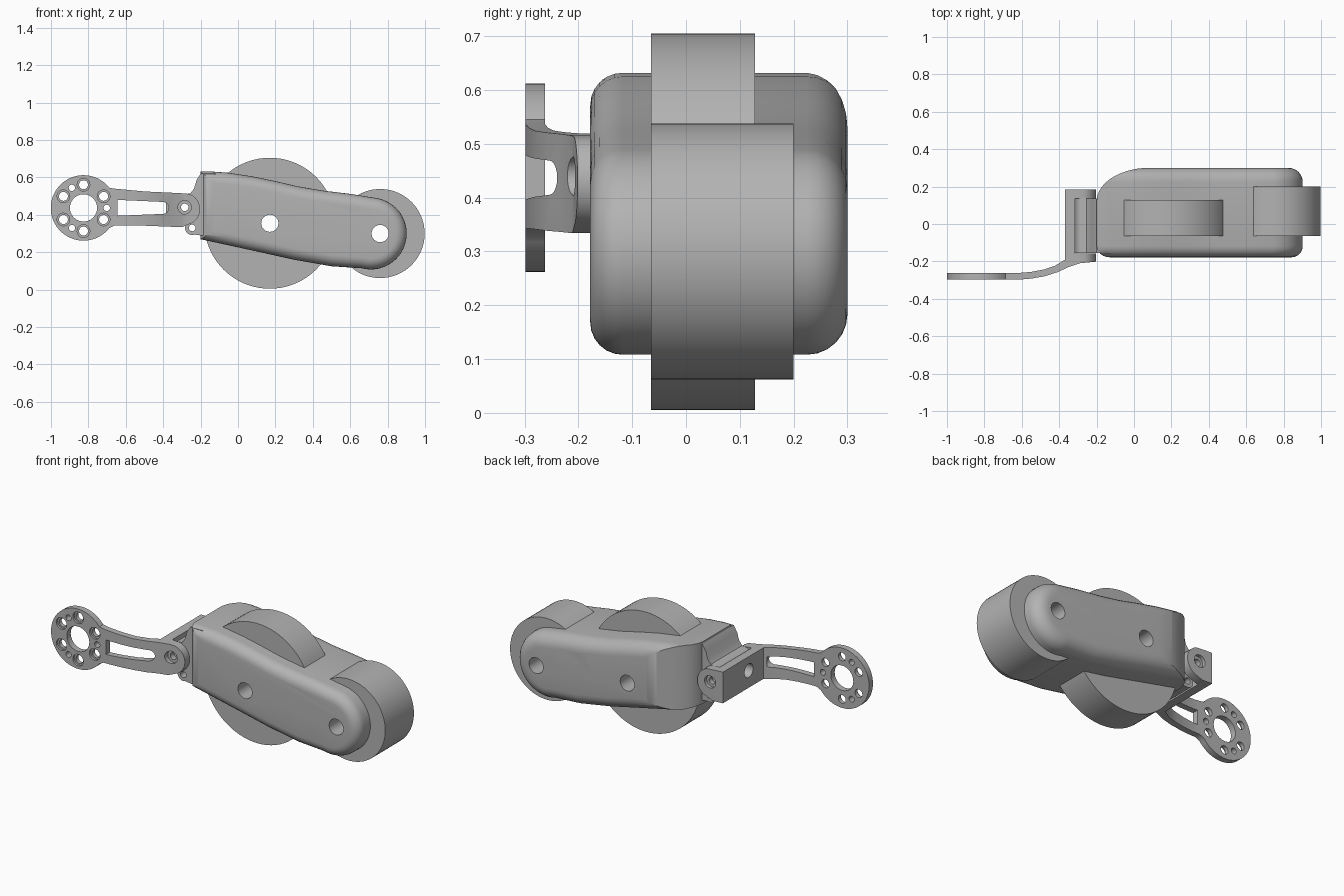
import bpy, bmesh
from math import cos, sin, radians, pi

if "Cube" in bpy.data.objects:
    bpy.data.objects.remove(bpy.data.objects["Cube"], do_unlink=True)

grey = bpy.data.materials.new("plain grey")
grey.use_nodes = True
grey.diffuse_color = (0.45, 0.45, 0.45, 1)
grey.node_tree.nodes["Principled BSDF"].inputs["Base Color"].default_value = (0.45, 0.45, 0.45, 1)

# Places for a 2D point (u, v) at distance w along each extrusion axis
PLACE = {
    "x": lambda u, v, w: (w, u, v),
    "y": lambda u, v, w: (u, w, v),
    "z": lambda u, v, w: (u, v, w),
}


def arc(cu, cv, ru, rv, start, end, n):
    steps = [radians(start + (end - start) * i / n) for i in range(n + 1)]
    return [(cu + ru * cos(a), cv + rv * sin(a)) for a in steps]


def circle(u, v, r, n=32):
    return arc(u, v, r, r, 0, 360, n)[:-1]


def prism(name, points, axis, low, high, bevel_low=0, bevel_high=0):
    """Extrude an outline along an axis, optionally rounding its two rims."""
    bm = bmesh.new()
    place = PLACE[axis]
    a = [bm.verts.new(place(u, v, low)) for u, v in points]
    b = [bm.verts.new(place(u, v, high)) for u, v in points]
    caps = [bm.faces.new(a), bm.faces.new(b)]
    for i in range(len(a)):
        j = (i + 1) % len(a)
        bm.faces.new((a[i], a[j], b[j], b[i]))
    bmesh.ops.recalc_face_normals(bm, faces=bm.faces)
    rims = [(list(f.edges), r) for f, r in zip(caps, (bevel_low, bevel_high)) if r]
    for edges, radius in rims:
        bmesh.ops.bevel(bm, geom=edges, offset=radius, segments=6, profile=0.5, affect="EDGES")
    mesh = bpy.data.meshes.new(name)
    bm.to_mesh(mesh)
    bm.free()
    mesh.materials.append(grey)
    ob = bpy.data.objects.new(name, mesh)
    bpy.context.collection.objects.link(ob)
    return ob


def combine(ob, operation, others):
    """Apply a boolean with each helper, then discard the helpers."""
    for other in others:
        other.hide_render = True
        mod = ob.modifiers.new("cut", "BOOLEAN")
        mod.operation, mod.object, mod.solver = operation, other, "EXACT"
        graph = bpy.context.evaluated_depsgraph_get()
        mesh = bpy.data.meshes.new_from_object(ob.evaluated_get(graph))
        ob.modifiers.clear()
        ob.data = mesh
        bpy.data.objects.remove(other, do_unlink=True)


def drill(u, v, r, low=-0.5, high=0.5, axis="y"):
    return prism("drill", circle(u, v, r, 24), axis, low, high)


def smooth(ob, angle=30):
    bpy.ops.object.select_all(action="DESELECT")
    ob.select_set(True)
    bpy.context.view_layer.objects.active = ob
    bpy.ops.object.shade_smooth_by_angle(angle=radians(angle))


large_axle, small_axle = (0.17, 0.355), (0.76, 0.30)
pivot, lug = (-0.285, 0.44), (-0.245, 0.33)

# Housing: side profile with rounded rims, trimmed by its plan outline
side = [(-0.34, 0.632), (-0.15, 0.632), (-0.05, 0.625), (0.08, 0.605), (0.2, 0.58),
        (0.32, 0.552), (0.45, 0.53), (0.6, 0.512)]
side += arc(0.71, 0.30, 0.192, 0.192, 80, -105, 28)
side += [(0.5, 0.125), (0.3, 0.16), (0.12, 0.2), (-0.05, 0.237), (-0.34, 0.3)]
body = prism("housing", side, "y", -0.178, 0.30, 0.06, 0.075)
plan = arc(0.08, 0.12, 0.28, 0.18, 180, 90, 14)
plan += [(1, 0.30), (1, -0.178)] + arc(-0.13, -0.118, 0.07, 0.06, 270, 180, 6)
combine(body, "INTERSECT", [prism("plan", plan, "z", 0, 1)])
combine(body, "DIFFERENCE", [drill(*large_axle, 0.046), drill(*small_axle, 0.046)])
smooth(body, 35)

# Wheels
for name, axle, radius, back in (("large_wheel", large_axle, 0.35, 0.128),
                                 ("small_wheel", small_axle, 0.238, 0.20)):
    wheel = prism(name, circle(*axle, radius, 72), "y", -0.065, back)
    combine(wheel, "DIFFERENCE", [drill(*axle, 0.046)])
    smooth(wheel)

# Hinge tongue flaring out of the housing, with a lower lug
tongue = [(-0.12, 0.62), (-0.2, 0.62), (-0.222, 0.585), (-0.235, 0.54), (-0.255, 0.515)]
tongue += arc(*pivot, 0.032, 0.07, 100, 250, 10)
tongue += arc(*lug, 0.038, 0.038, 160, 290, 10) + [(-0.12, 0.28)]
hinge = prism("hinge_tongue", tongue, "y", -0.155, 0.135)
combine(hinge, "DIFFERENCE", [drill(*pivot, 0.02), drill(*lug, 0.018)])
smooth(hinge)

# Arm and fork: plan shape intersected with the front outline
outer = [(-1.02, -0.298), (-0.62, -0.298), (-0.55, -0.292), (-0.48, -0.28), (-0.41, -0.258),
         (-0.35, -0.23), (-0.29, -0.21), (-0.19, -0.2)]
fork = [(-0.19, -0.157), (-0.315, -0.157), (-0.315, 0.137), (-0.19, 0.137),
        (-0.19, 0.185), (-0.368, 0.185)]
inner = [(-0.368, -0.19), (-0.42, -0.222), (-0.48, -0.243), (-0.55, -0.256),
         (-0.62, -0.262), (-1.02, -0.262)]
arm = prism("arm", outer + fork + inner, "z", 0, 1)

ring = (-0.826, 0.437)
front = arc(*ring, 0.175, 0.175, 38, 322, 56)
front += [(-0.66, 0.343), (-0.5, 0.342), (-0.3, 0.334)]
front += arc(-0.285, 0.43, 0.082, 0.085, -60, 75, 14)
front += [(-0.31, 0.516), (-0.5, 0.525), (-0.66, 0.54)]
combine(arm, "INTERSECT", [prism("outline", front, "y", -0.5, 0.5)])

# Slot, hub hole, countersunk bolt circle, pin holes and pivot bores
slot = [(-0.645, 0.48), (-0.645, 0.395)] + arc(-0.402, 0.437, 0.032, 0.032, -90, 90, 10)
cuts = [prism("slot", slot, "y", -0.5, -0.2), drill(*ring, 0.073)]
for i in range(6):
    a = pi / 6 + i * pi / 3
    u, v = ring[0] + 0.124 * cos(a), ring[1] + 0.124 * sin(a)
    cuts += [drill(u, v, 0.024), drill(u, v, 0.034, -0.4, -0.285)]
for i in range(3):
    a = i * 2 * pi / 3
    cuts.append(drill(ring[0] + 0.124 * cos(a), ring[1] + 0.124 * sin(a), 0.017))
cuts += [drill(*pivot, 0.02), drill(*pivot, 0.036, -0.5, -0.19),
         drill(*pivot, 0.036, 0.165, 0.5),
         drill(-0.055, 0.437, 0.04, -0.4, -0.3, "x")]
combine(arm, "DIFFERENCE", cuts)
smooth(arm)
